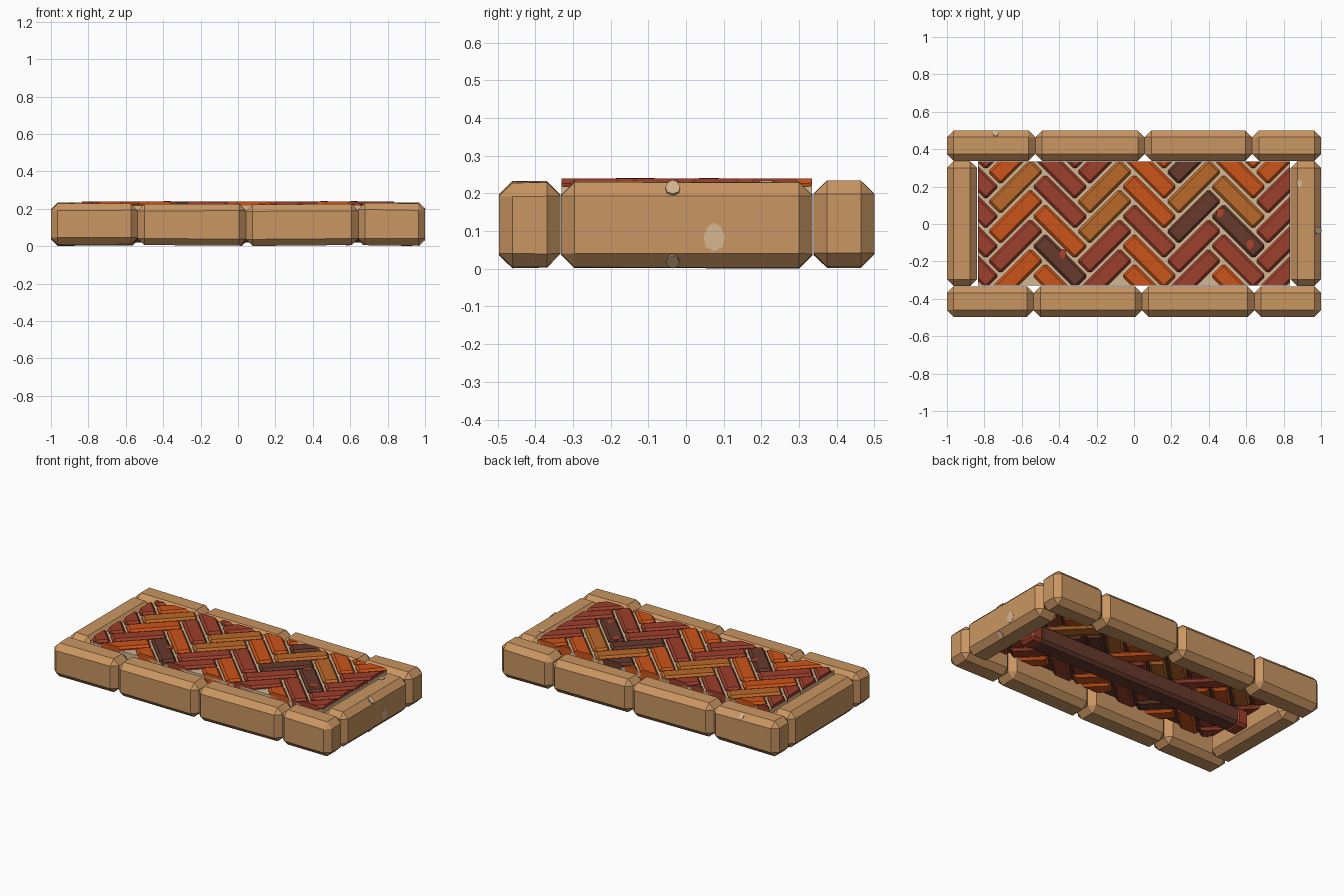
import bpy, bmesh, math, random
from mathutils import Matrix, Vector

random.seed(4)
if "Cube" in bpy.data.objects:
    bpy.data.objects.remove(bpy.data.objects["Cube"])


def material(name, r, g, b):
    m = bpy.data.materials.new(name)
    m.use_nodes = True
    m.diffuse_color = (r, g, b, 1)
    m.node_tree.nodes["Principled BSDF"].inputs["Base Color"].default_value = (r, g, b, 1)
    return m


STONE = material("tan stone", 0.59, 0.305, 0.122)
CHIP = material("pale chipped stone", 0.68, 0.47, 0.28)
MORTAR = material("pale mortar", 0.66, 0.48, 0.29)
WORN = material("worn red brick", 0.42, 0.055, 0.025)
BRICK = {
    "O": material("orange brick", 0.6, 0.088, 0.01),
    "R": material("red brick", 0.335, 0.05, 0.025),
    "G": material("golden brick", 0.49, 0.14, 0.022),
    "D": material("dark brown brick", 0.135, 0.041, 0.024),
}


def finish(bm, name, *mats):
    bmesh.ops.recalc_face_normals(bm, faces=bm.faces)
    mesh = bpy.data.meshes.new(name)
    bm.to_mesh(mesh)
    bm.free()
    for mat in mats:
        mesh.materials.append(mat)
    obj = bpy.data.objects.new(name, mesh)
    bpy.context.collection.objects.link(obj)
    return obj


def box(lo, hi, bevel=0, jitter=0):
    """Chamfered box whose top and bottom corners may wander slightly inwards."""
    bm = bmesh.new()
    bmesh.ops.create_cube(bm, size=1)
    lo, hi = Vector(lo), Vector(hi)
    for v in bm.verts:
        v.co = [lo[i] if v.co[i] < 0 else hi[i] for i in range(3)]
        v.co.z += random.uniform(0, jitter) * (1 if v.co.z == lo.z else -1)
    if bevel:
        bmesh.ops.bevel(bm, geom=bm.edges[:], offset=bevel, segments=1,
                        affect='EDGES', clamp_overlap=True)
    return bm


def clip(bm, point, normal):
    """Cut away everything beyond a plane and cap the cut."""
    if not bm.verts:
        return
    cut = bmesh.ops.bisect_plane(bm, geom=bm.verts[:] + bm.edges[:] + bm.faces[:],
                                 plane_co=point, plane_no=normal, clear_outer=True)
    edges = [e for e in cut["geom_cut"] if isinstance(e, bmesh.types.BMEdge)]
    if len(edges) > 2:
        bmesh.ops.contextual_create(bm, geom=edges)


# Border stones: two long rows and one stone at each end
rows = {
    "back": (0.338, 0.5, (-1, -0.527, 0.057, 0.632, 1)),
    "front": (-0.497, -0.333, (-1, -0.537, 0.042, 0.644, 1)),
}
for side, (y0, y1, cuts) in rows.items():
    for i in range(4):
        top = 0.236 if i in (0, 3) else 0.23
        bm = box((cuts[i], y0, 0), (cuts[i + 1], y1, top), 0.036, 0.012)
        finish(bm, f"{side}_border_stone_{i + 1}", STONE)
for side, x0, x1 in (("right", -1, -0.84), ("left", 0.838, 1)):
    finish(box((x0, -0.332, 0), (x1, 0.336, 0.235), 0.036, 0.006),
           f"{side}_end_stone", STONE)

# Mortar bed between the bricks, dark on its underside
X, Y0, Y1 = 0.835, -0.33, 0.335
bed = box((-X, Y0, 0.145), (X, Y1, 0.219))
for f in bed.faces:
    f.material_index = int(f.calc_center_median().z < 0.15)
finish(bed, "mortar_bed", MORTAR, BRICK["D"])

# Herringbone bricks, trimmed to the panel; colours run from front to back
LENGTH = 0.337
WIDTH = LENGTH / 3
STEP_X = LENGTH / math.sqrt(2)
STEP_Y = WIDTH * math.sqrt(2)
GAP = 0.016
columns = ("RRRRRR", "OROGOO", "ODORRR", "RRGGRR", "OOROOO",
           "RRDGDD", "ORDGOO", "RRRROO")
for c, colours in enumerate(columns):
    rising = c % 2 == 1
    x = -0.872 + c * STEP_X
    for r, key in enumerate(colours):
        y = -0.357 + (r + 0.5 * rising) * STEP_Y
        a, b = (LENGTH - GAP) / 2, (WIDTH - GAP) / 2
        bm = box((-a, -b, 0.125), (a, b, 0.24), 0.013)
        turn = math.radians(45 if rising else -45)
        bm.transform(Matrix.Translation((x, y, 0)) @ Matrix.Rotation(turn, 4, 'Z'))
        clip(bm, (X, 0, 0), (1, 0, 0))
        clip(bm, (-X, 0, 0), (-1, 0, 0))
        clip(bm, (0, Y1, 0), (0, 1, 0))
        clip(bm, (0, Y0, 0), (0, -1, 0))
        if bm.faces:
            finish(bm, f"brick_{c + 1}_{r + 1}", BRICK[key])
        else:
            bm.free()

# Long support beam underneath, with red ends
finish(box((-0.75, -0.06, 0.02), (0.75, 0.06, 0.14), 0.018), "support_beam", BRICK["D"])
for side, s in (("right", -1), ("left", 1)):
    x0, x1 = sorted((s * 0.73, s * 0.82))
    finish(box((x0, -0.062, 0.018), (x1, 0.062, 0.14), 0.018), f"{side}_beam_end", BRICK["R"])


# Small worn chips lying on the surfaces
def chip(name, centre, size, normal, mat):
    bm = bmesh.new()
    bmesh.ops.create_cone(bm, cap_ends=True, segments=8, radius1=size, radius2=size, depth=0.008)
    for v in bm.verts:
        v.co.x *= 0.75 + 0.25 * math.sin(5 * v.co.y / size)
    turn = Vector(normal).to_track_quat('Z', 'Y').to_matrix().to_4x4()
    bm.transform(Matrix.Translation(centre) @ turn)
    finish(bm, name, mat)


chip("end_stone_chip", (0.997, 0.075, 0.085), 0.038, (1, 0, 0), CHIP)
chip("end_stone_edge_chip", (0.982, -0.035, 0.215), 0.026, (1, 0, 1), CHIP)
chip("end_stone_low_chip", (0.982, -0.035, 0.021), 0.024, (1, 0, -1), CHIP)
chip("end_stone_top_chip", (0.885, 0.215, 0.23), 0.02, (0, 0, 1), CHIP)
chip("back_stone_chip", (-0.74, 0.482, 0.212), 0.02, (0, 1, 1), CHIP)
for i, (x, y) in enumerate(((0.46, 0.06), (0.62, -0.11), (-0.38, -0.16))):
    chip(f"brick_chip_{i + 1}", (x, y, 0.237), 0.026, (0, 0, 1), WORN)
